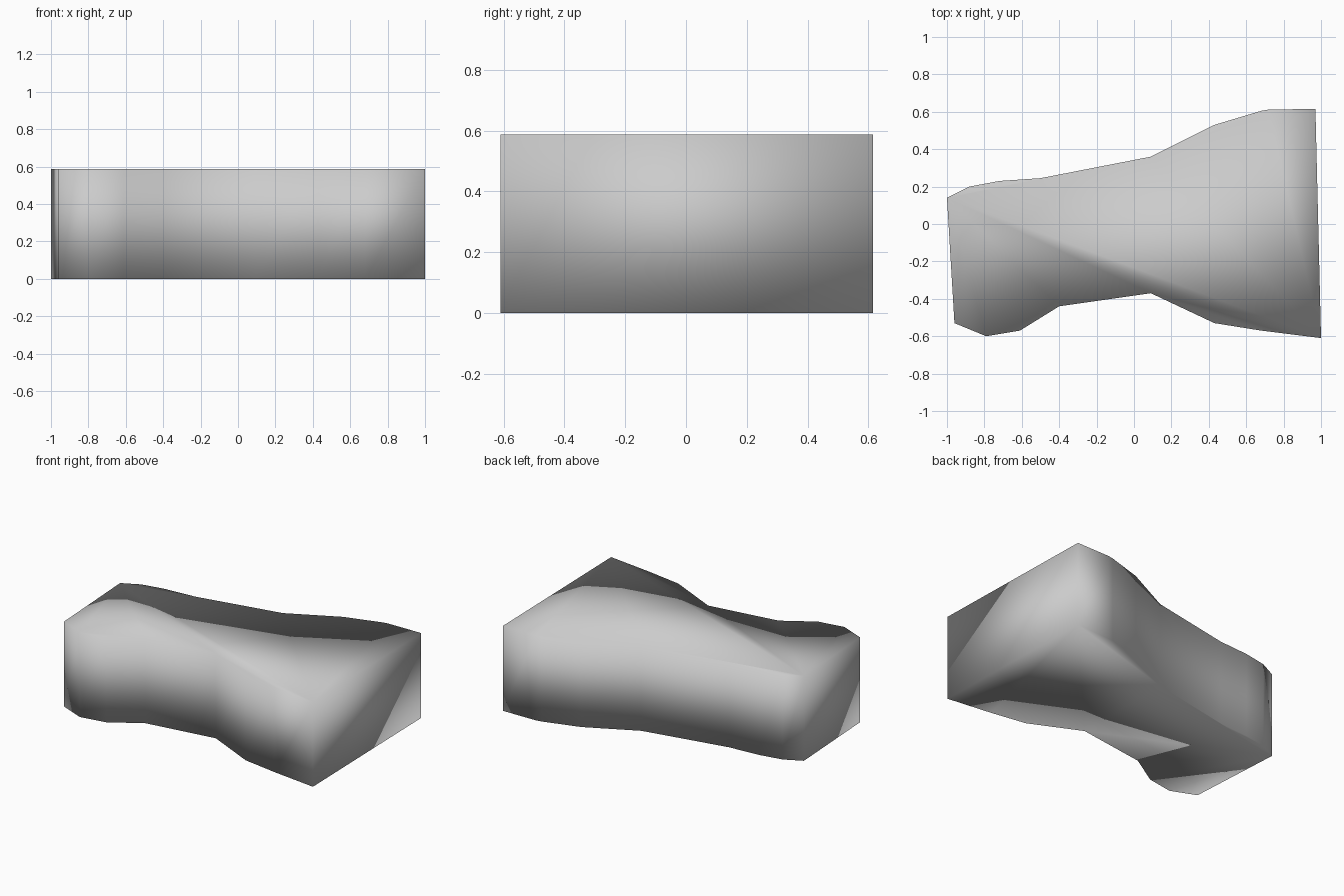
import bpy
import bmesh

if "Cube" in bpy.data.objects:
    bpy.data.objects.remove(bpy.data.objects["Cube"], do_unlink=True)

HEIGHT = 0.587

# Plan outline, anticlockwise from the near left corner
NEAR_SIDE = [(-0.96, -0.53), (-0.79, -0.60), (-0.61, -0.57), (-0.40, -0.44),
             (0.09, -0.37), (0.43, -0.53), (0.68, -0.57), (1.0, -0.61)]
FAR_SIDE = [(0.97, 0.615), (0.72, 0.612), (0.68, 0.605), (0.43, 0.53), (0.09, 0.36),
            (-0.50, 0.245), (-0.72, 0.23), (-0.88, 0.20), (-1.0, 0.14)]

# Plain grey
grey = bpy.data.materials.new("plain_grey")
grey.use_nodes = True
color = (0.6, 0.6, 0.6, 1.0)
grey.diffuse_color = color
grey.node_tree.nodes["Principled BSDF"].inputs["Base Color"].default_value = color

# Solid block: outline face extruded upwards
bm = bmesh.new()
base = bm.faces.new([bm.verts.new((x, y, 0)) for x, y in NEAR_SIDE + FAR_SIDE])
raised = bmesh.ops.extrude_face_region(bm, geom=[base], use_keep_orig=True)["geom"]
bmesh.ops.translate(bm, vec=(0, 0, HEIGHT),
                    verts=[v for v in raised if isinstance(v, bmesh.types.BMVert)])
bmesh.ops.recalc_face_normals(bm, faces=bm.faces)

# Walls and caps share rounded shading
for face in bm.faces:
    face.smooth = True

mesh = bpy.data.meshes.new("block_body")
bm.to_mesh(mesh)
bm.free()
mesh.materials.append(grey)
body = bpy.data.objects.new("block_body", mesh)
bpy.context.collection.objects.link(body)
